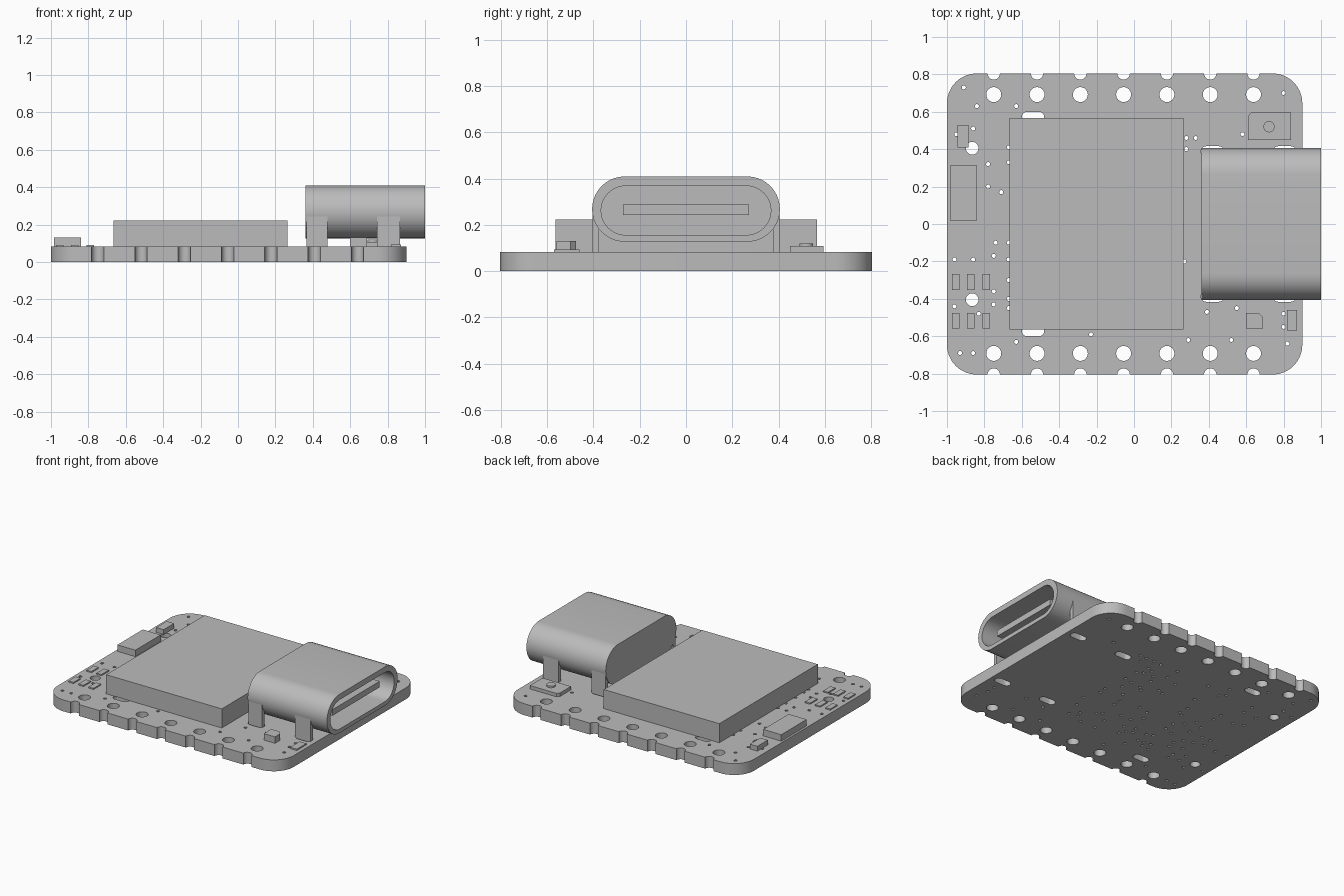
import bpy, bmesh, math, random
from math import cos, sin, pi

cube = bpy.data.objects.get("Cube")
if cube:
    bpy.data.objects.remove(cube, do_unlink=True)

grey = bpy.data.materials.new("plain grey")
grey.use_nodes = True
tone = (0.5, 0.5, 0.5, 1)
grey.diffuse_color = tone
grey.node_tree.nodes["Principled BSDF"].inputs["Base Color"].default_value = tone

THICK = 0.083          # board thickness
LEFT, RIGHT, HALF = -1.0, 0.9, 0.805
PITCH = [-0.75 + 0.2315 * i for i in range(7)]


def select(ob):
    bpy.ops.object.select_all(action='DESELECT')
    ob.select_set(True)
    bpy.context.view_layer.objects.active = ob


def finish(name, bm, smooth=False):
    bmesh.ops.recalc_face_normals(bm, faces=bm.faces)
    mesh = bpy.data.meshes.new(name)
    bm.to_mesh(mesh)
    bm.free()
    ob = bpy.data.objects.new(name, mesh)
    bpy.context.collection.objects.link(ob)
    mesh.materials.append(grey)
    if smooth:
        select(ob)
        bpy.ops.object.shade_smooth_by_angle()
    return ob


def arc(cx, cy, r, a, b, n):
    return [(cx + r * cos(a + (b - a) * i / n), cy + r * sin(a + (b - a) * i / n))
            for i in range(n + 1)]


def circle(cx, cy, r, n):
    return arc(cx, cy, r, 0, 2 * pi, n)[:-1]


def stadium(cx, cy, half_w, r, n=16):
    d = half_w - r
    return arc(cx + d, cy, r, -pi / 2, pi / 2, n) + arc(cx - d, cy, r, pi / 2, 1.5 * pi, n)


def prism(name, points, z0, z1, smooth=False):
    bm = bmesh.new()
    rings = [[bm.verts.new((x, y, z)) for x, y in points] for z in (z0, z1)]
    for ring in rings:
        bm.faces.new(ring)
    bridge(bm, *rings)
    return finish(name, bm, smooth)


def bridge(bm, a, b):
    for i in range(len(a)):
        j = (i + 1) % len(a)
        bm.faces.new((a[i], a[j], b[j], b[i]))


def box(name, x0, x1, y0, y1, z0, z1):
    return prism(name, [(x0, y0), (x1, y0), (x1, y1), (x0, y1)], z0, z1)


# Board outline: rounded corners and half-round notches on both long edges
R = 0.16
edge = []
for x in PITCH:
    edge += arc(x, -HALF, 0.033, pi, 0, 12)
outline = arc(LEFT + R, R - HALF, R, pi, 1.5 * pi, 14) + edge
outline += arc(RIGHT - R, R - HALF, R, -pi / 2, 0, 14)
outline += [(x, -y) for x, y in reversed(outline)]

# Pin holes, locating holes and slots
loops = [outline]
for side in (-1, 1):
    loops += [circle(x, side * 0.692, 0.04, 24) for x in PITCH]
    loops.append(circle(-0.865, side * 0.405, 0.034, 20))
    loops.append(stadium(-0.54, side * 0.572, 0.06, 0.028, 8))
    loops += [stadium(x, side * 0.388, 0.062, 0.028, 8) for x in (0.42, 0.805)]

# Vias in hundredths of a unit, then scattered ones under the chip
vias = [(-91, 73), (-84, 63), (-63, 63), (-95, 48), (-86, 51), (-67, 41), (-67, 33),
        (-78, 32), (-78, 20), (-71, 17), (-74, -10), (-75, -17), (-67, -10),
        (-67, -19), (-96, -19), (-86, -19), (-75, -36), (-67, -30), (-75, -43),
        (-67, -40), (-67, -45), (-96, -44), (-83, -48), (-63, -63), (-93, -69),
        (-86, -69), (-23, -59), (28, 46), (33, 46), (28, 40), (58, 48), (80, 70),
        (55, -45), (39, -47), (29, -62), (52, -62), (80, -48), (80, -55), (82, -64),
        (27, -20)]
spots = [(x / 100, y / 100) for x, y in vias]
random.seed(4)
while len(spots) < 110:
    p = (random.uniform(-0.62, 0.24), random.uniform(-0.5, 0.5))
    if all(math.dist(p, q) > 0.04 for q in spots):
        spots.append(p)
loops += [circle(x, y, 0.011, 10) for x, y in spots]

# Board: filled flat curve with holes, given thickness
curve = bpy.data.curves.new("circuit_board", 'CURVE')
curve.dimensions = '2D'
curve.fill_mode = 'BOTH'
curve.extrude = THICK / 2
for loop in loops:
    spline = curve.splines.new('POLY')
    spline.points.add(len(loop) - 1)
    for point, (x, y) in zip(spline.points, loop):
        point.co = (x, y, 0, 1)
    spline.use_cyclic_u = True
curve.materials.append(grey)
board = bpy.data.objects.new("circuit_board", curve)
bpy.context.collection.objects.link(board)
board.location.z = THICK / 2
select(board)
bpy.ops.object.convert(target='MESH')
board = bpy.context.object
bm = bmesh.new()
bm.from_mesh(board.data)
bmesh.ops.remove_doubles(bm, verts=bm.verts, dist=0.0001)
bmesh.ops.recalc_face_normals(bm, faces=bm.faces)
bm.to_mesh(board.data)
bm.free()
bpy.ops.object.shade_smooth_by_angle()

# Main chip
box("main_chip", -0.665, 0.265, -0.565, 0.567, THICK, 0.222)

# Connector shell: rounded tube, closed at the back, open at the +x end
bm = bmesh.new()
outer = stadium(0, 0.268, 0.406, 0.141, 20)
inner = stadium(0, 0.262, 0.367, 0.106, 20)
rings = [[bm.verts.new((x, y, z)) for y, z in shape]
         for x, shape in ((0.362, outer), (1, outer), (1, inner), (0.5, inner))]
for a, b in zip(rings, rings[1:]):
    bridge(bm, a, b)
bm.faces.new(rings[0])
bm.faces.new(rings[-1])
finish("connector_shell", bm, True)
box("connector_tongue", 0.49, 0.95, -0.272, 0.272, 0.243, 0.287)

# Connector legs reach down into the board slots
for side, word in ((-1, "right"), (1, "left")):
    ys = sorted((side * 0.376, side * 0.404))
    box(word + "_back_leg", 0.366, 0.478, *ys, 0.04, 0.26)
    box(word + "_front_leg", 0.742, 0.866, *ys, 0.04, 0.26)

# Push button
prism("button_base", [(0.61, 0.45), (0.84, 0.45), (0.84, 0.595), (0.625, 0.595),
                      (0.61, 0.575)], THICK, 0.108)
prism("button_cap", circle(0.722, 0.52, 0.03, 24), 0.1, 0.12, True)

# Small parts
prism("indicator_light", [(0.6, -0.56), (0.69, -0.56), (0.69, -0.5), (0.665, -0.475),
                          (0.6, -0.475)], THICK, 0.13)
box("flat_part", 0.818, 0.872, -0.57, -0.46, THICK, 0.093)
box("crystal", -0.985, -0.84, 0.02, 0.312, THICK, 0.13)
box("capacitor", -0.945, -0.885, 0.41, 0.53, THICK, 0.118)
for row, y in enumerate((-0.31, -0.517)):
    for col in range(3):
        x = -0.953 + 0.081 * col
        box(f"pad_{row}_{col}", x - 0.02, x + 0.02, y - 0.042, y + 0.042, THICK, 0.092)
